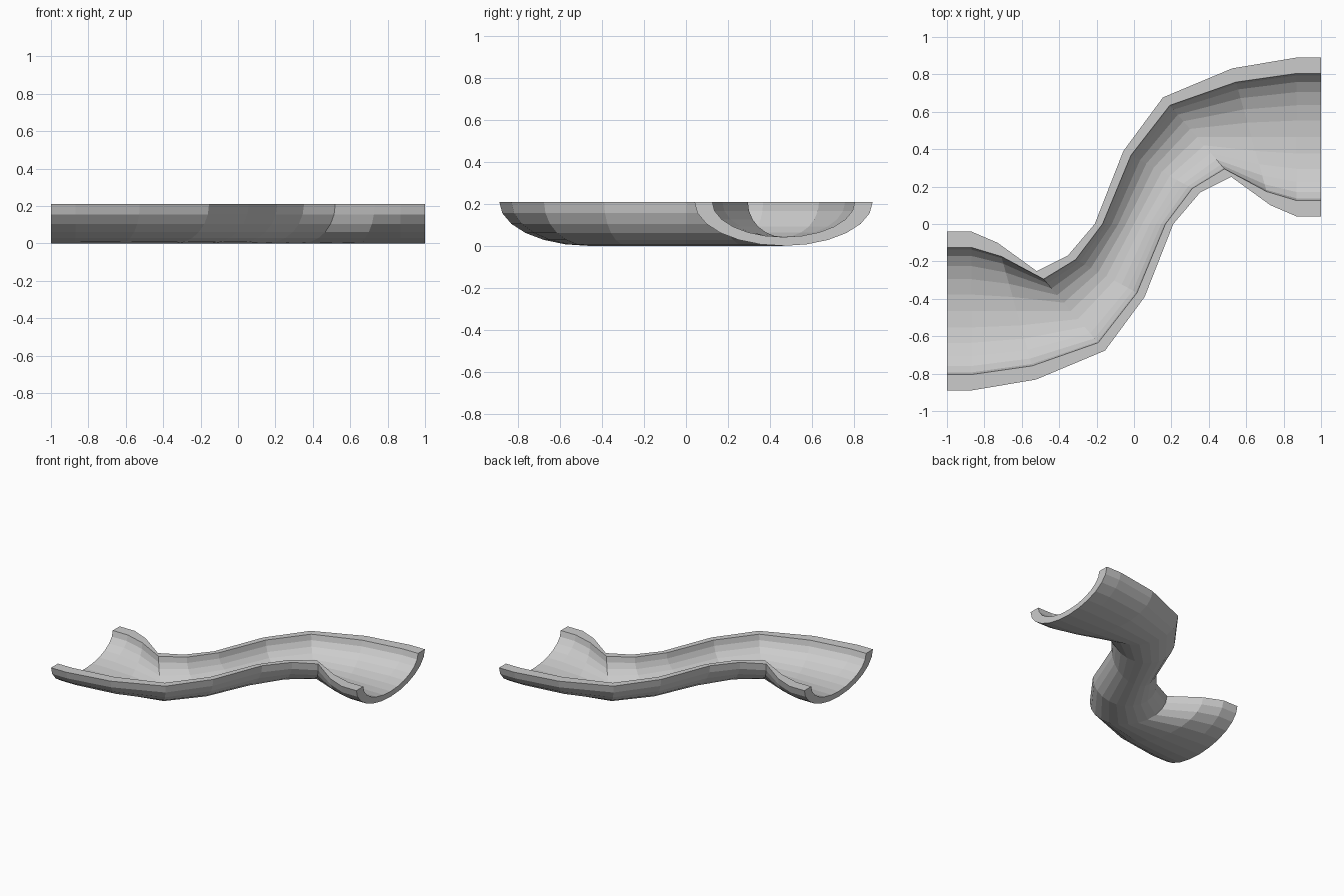
import bpy, bmesh
from math import sin, cos, pi
from mathutils import Vector

if "Cube" in bpy.data.objects:
    bpy.data.objects.remove(bpy.data.objects["Cube"])

# Outer rim points (upper side, lower side) for half of the S bend
half = [((-1, -.04), (-1, -.89)),
        ((-.87, -.04), (-.87, -.89)),
        ((-.73, -.10), (-.525, -.832)),
        ((-.52, -.252), (-.155, -.677)),
        ((-.353, -.168), (.057, -.39))]
pairs = [(Vector(a), Vector(b)) for a, b in half]
middle = [(Vector((-.21, 0)), Vector((.21, 0)))]
# The other half is the same bend turned by 180 degrees
stations = pairs + middle + [(-b, -a) for a, b in reversed(pairs)]

DEPTH, INNER, SEGMENTS = .21, .8, 12


def arc(bm, a, b, scale):
    """Half-ellipse hanging between two rim points."""
    centre, radius = (a + b) / 2, (a - b) / 2 * scale
    verts = []
    for i in range(SEGMENTS + 1):
        t = pi * i / SEGMENTS
        p = centre + radius * cos(t)
        verts.append(bm.verts.new((p.x, p.y, DEPTH - DEPTH * scale * sin(t))))
    return verts


# Curved half-pipe channel: closed crescent section lofted along the bend
bm = bmesh.new()
rings = [(arc(bm, a, b, 1), arc(bm, a, b, INNER)) for a, b in stations]
loops = [outer + inner[::-1] for outer, inner in rings]
n = len(loops[0])
for r, s in zip(loops, loops[1:]):
    for i in range(n):
        j = (i + 1) % n
        bm.faces.new((r[i], r[j], s[j], s[i]))

# End caps
for outer, inner in (rings[0], rings[-1]):
    for i in range(SEGMENTS):
        bm.faces.new((outer[i], outer[i + 1], inner[i + 1], inner[i]))

bmesh.ops.recalc_face_normals(bm, faces=bm.faces)
mesh = bpy.data.meshes.new("channel_bend")
bm.to_mesh(mesh)
bm.free()
bpy.context.collection.objects.link(bpy.data.objects.new("channel_bend", mesh))
